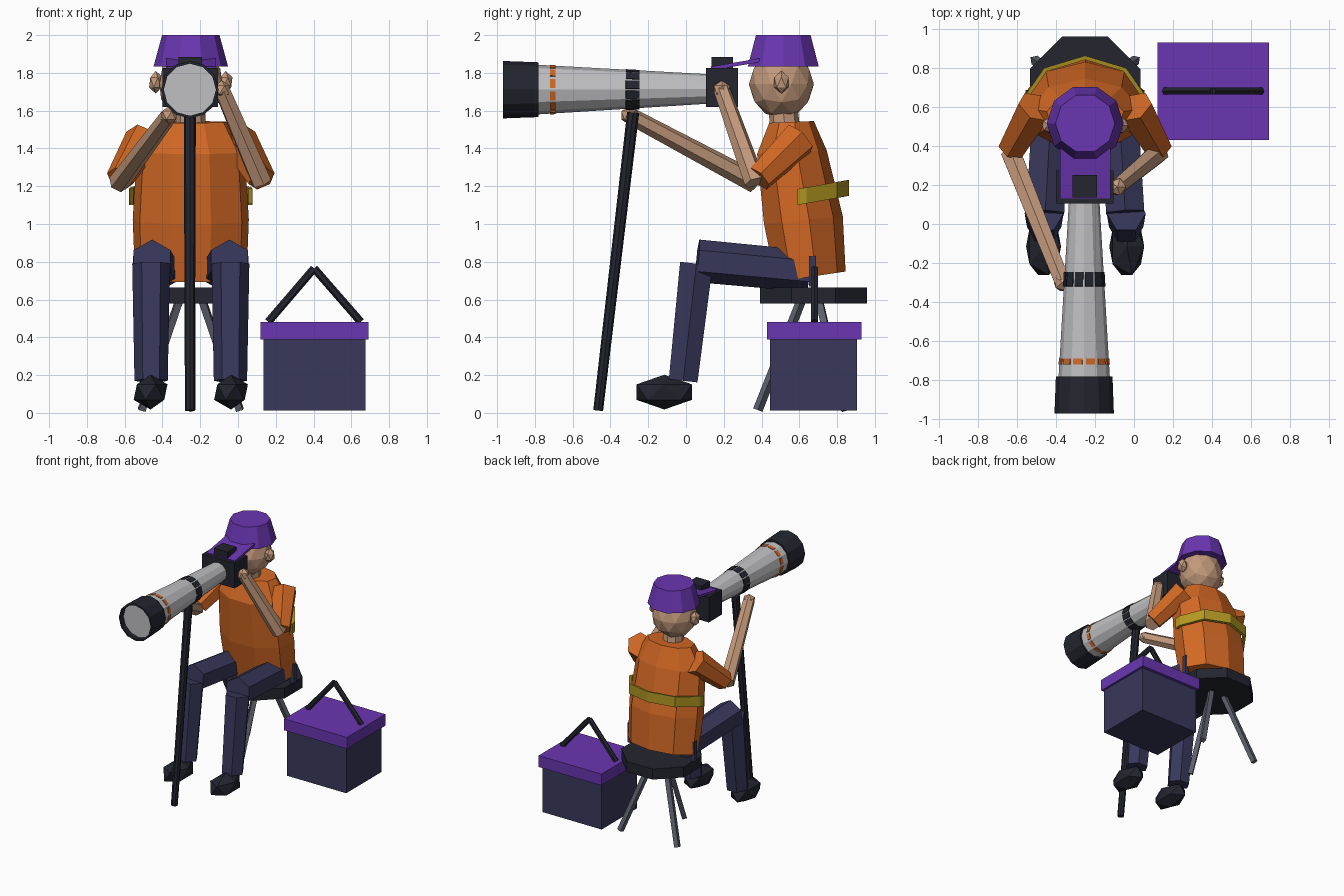
import bpy, bmesh
from math import radians, sin, cos, pi
from mathutils import Vector, Matrix

cube = bpy.data.objects.get("Cube")
if cube:
    bpy.data.objects.remove(cube, do_unlink=True)

CX = -0.25  # centre line of the seated figure


def material(name, *rgb):
    lin = [((c / 255 + 0.055) / 1.055) ** 2.4 for c in rgb] + [1.0]
    m = bpy.data.materials.new(name)
    m.use_nodes = True
    m.diffuse_color = lin
    m.node_tree.nodes["Principled BSDF"].inputs["Base Color"].default_value = lin
    return m


orange = material("orange cloth", 210, 104, 36)
purple = material("purple", 106, 54, 178)
navy = material("navy", 56, 56, 92)
black = material("black", 35, 37, 47)
skin = material("skin", 196, 154, 124)
silver = material("silver", 192, 192, 195)
yellow = material("yellow", 178, 152, 34)
steel = material("steel grey", 94, 97, 110)


def finish(name, bm, mat):
    bmesh.ops.recalc_face_normals(bm, faces=bm.faces)
    me = bpy.data.meshes.new(name)
    bm.to_mesh(me)
    bm.free()
    me.materials.append(mat)
    ob = bpy.data.objects.new(name, me)
    bpy.context.collection.objects.link(ob)
    return ob


def box(name, mat, lo, hi, tilt=0):
    lo, hi = Vector(lo), Vector(hi)
    bm = bmesh.new()
    m = Matrix.Translation((lo + hi) / 2) @ Matrix.Rotation(tilt, 4, 'X')
    bmesh.ops.create_cube(bm, size=1, matrix=m @ Matrix.Diagonal((*(hi - lo), 1)))
    return finish(name, bm, mat)


def limb(name, mat, p, q, r1, r2, n=6, roll=0):
    """Tapered prism running from p to q."""
    p, q = Vector(p), Vector(q)
    rot = (q - p).to_track_quat('Z', 'Y').to_matrix().to_4x4()
    m = Matrix.Translation((p + q) / 2) @ rot @ Matrix.Rotation(radians(roll), 4, 'Z')
    bm = bmesh.new()
    bmesh.ops.create_cone(bm, cap_ends=True, segments=n, radius1=r1, radius2=r2,
                          depth=(q - p).length, matrix=m)
    return finish(name, bm, mat)


def ball(name, mat, centre, size, sub=1):
    bm = bmesh.new()
    m = Matrix.Translation(centre) @ Matrix.Diagonal((*size, 1))
    bmesh.ops.create_icosphere(bm, subdivisions=sub, radius=1, matrix=m)
    return finish(name, bm, mat)


def loft(name, mat, rings, caps=True, closed=True, loop=False):
    """Skin between rings of points; closed joins each ring, loop joins last to first."""
    bm = bmesh.new()
    vs = [[bm.verts.new(p) for p in r] for r in rings]
    n = len(vs[0])
    pairs = list(zip(vs, vs[1:])) + ([(vs[-1], vs[0])] if loop else [])
    for a, b in pairs:
        for i in range(n if closed else n - 1):
            j = (i + 1) % n
            bm.faces.new((a[i], a[j], b[j], b[i]))
    if caps:
        bm.faces.new(vs[0])
        bm.faces.new(vs[-1])
    return finish(name, bm, mat)


# Torso: nine-sided rings, flat at the front, leaning forward
def torso_ring(z, yc, rx, ry, slope):
    pts = []
    for k in range(9):
        a = radians(10 + 40 * k)
        dy = ry * sin(a)
        pts.append((CX + rx * cos(a), yc + dy, z + slope * dy))
    return pts


loft("torso", orange, [torso_ring(0.72, 0.655, 0.3, 0.19, 0.15),
                       torso_ring(1.02, 0.615, 0.312, 0.215, 0.1),
                       torso_ring(1.38, 0.555, 0.29, 0.19, 0.05),
                       torso_ring(1.54, 0.555, 0.2, 0.122, 0.04)])


# Belt wrapping the back
def belt_arc(grow, z):
    pts = []
    for d in (0, 10, 50, 90, 130, 170, 180):
        a = radians(d)
        dy = (0.25 + grow) * sin(a)
        pts.append((CX + (0.305 + grow) * cos(a), 0.59 + dy, z + 0.18 * dy))
    return pts


loft("belt", yellow, [belt_arc(0, 1.1), belt_arc(0.022, 1.1), belt_arc(0.022, 1.185),
                      belt_arc(0, 1.185)], caps=False, closed=False, loop=True)

# Head, ears, neck and cap
limb("neck", skin, (CX, 0.525, 1.5), (CX, 0.51, 1.65), 0.08, 0.075, 8)
ball("head", skin, (CX, 0.505, 1.74), (0.175, 0.172, 0.182), 2)
limb("cap", purple, (CX, 0.515, 1.835), (CX, 0.515, 2.0), 0.197, 0.152, 10, 18)
box("cap_visor", purple, (CX - 0.13, 0.13, 1.84), (CX + 0.13, 0.45, 1.86), 0.17)

# Paired body parts; s is +1 on the left
for side, s in (("left", 1), ("right", -1)):
    def at(dx, y, z):
        return (CX + s * dx, y, z)
    ball(side + "_ear", skin, at(0.185, 0.505, 1.75), (0.04, 0.045, 0.06))
    limb(side + "_sleeve", orange, at(0.25, 0.6, 1.45), at(0.375, 0.385, 1.24), 0.1, 0.075, 6)
    limb(side + "_thigh", navy, at(0.17, 0.65, 0.75), at(0.205, 0.06, 0.805), 0.11, 0.113, 6)
    limb(side + "_shin", navy, at(0.21, 0.055, 0.79), at(0.21, -0.015, 0.17), 0.1, 0.088, 6, 30)
    ball(side + "_shoe", black, at(0.213, -0.115, 0.11), (0.1, 0.172, 0.092))
    x = CX + s * 0.29
    box(side + "_hip_tab", navy, (x - 0.015, 0.65, 0.67), (x + 0.015, 0.685, 0.83))

# Forearms and hands: one at the camera, one under the lens
for side, elbow, hand in (("left", (0.125, 0.365, 1.22), (-0.085, 0.19, 1.71)),
                          ("right", (-0.63, 0.365, 1.22), (-0.365, -0.3, 1.575))):
    limb(side + "_forearm", skin, elbow, hand, 0.057, 0.045, 6)
    ball(side + "_hand", skin, hand, (0.05, 0.05, 0.05))

# Camera body and viewfinder
box("camera_body", black, (CX - 0.15, 0.105, 1.62), (CX + 0.145, 0.275, 1.825))
box("viewfinder", black, (CX - 0.065, 0.135, 1.82), (CX + 0.06, 0.25, 1.885))

# Lens barrel with a hollow hood
LX, LZ, SIDES = -0.255, 1.711, 12
limb("lens_barrel", silver, (LX, 0.12, LZ + 0.004), (LX, -0.93, LZ), 0.078, 0.14, SIDES)


def hood_ring(y, r):
    return [(LX + r * sin(2 * pi * k / SIDES), y, LZ + r * cos(2 * pi * k / SIDES))
            for k in range(SIDES)]


loft("lens_hood", black, [hood_ring(-0.78, 0.13), hood_ring(-0.78, 0.145),
                          hood_ring(-0.97, 0.152), hood_ring(-0.97, 0.138),
                          hood_ring(-0.92, 0.138)], caps=False)


# Marks on the barrel: one thin plate per facet
def lens_marks(name, mat, y, length, width, r):
    bm = bmesh.new()
    for k in range(SIDES):
        turn = Matrix.Rotation(2 * pi * (k + 0.5) / SIDES, 4, 'Y')
        m = (Matrix.Translation((LX, y, LZ)) @ turn @ Matrix.Translation((0, 0, r))
             @ Matrix.Rotation(-0.06, 4, 'X') @ Matrix.Diagonal((width, length, 0.009, 1)))
        bmesh.ops.create_cube(bm, size=1, matrix=m)
    finish(name, bm, mat)


lens_marks("focus_marks", orange, -0.705, 0.03, 0.048, 0.124)
lens_marks("grip_marks", black, -0.283, 0.072, 0.044, 0.1)

# Monopod
limb("monopod", black, (LX, -0.465, 0.012), (LX, -0.28, 1.59), 0.026, 0.032, 8)

# Stool: octagonal seat on three splayed legs
limb("stool_seat", black, (CX, 0.675, 0.578), (CX, 0.675, 0.665), 0.307, 0.307, 8, 22.5)
for name, foot in (("front", (CX, 0.38)), ("back_left", (0.01, 0.84)),
                   ("back_right", (-0.51, 0.84))):
    top = (CX + (foot[0] - CX) * 0.23, 0.67 + (foot[1] - 0.67) * 0.2, 0.6)
    limb("stool_leg_" + name, steel, (*foot, 0.015), top, 0.026, 0.026, 4)

# Cool box with lid and folding handle
box("box_body", navy, (0.135, 0.445, 0.012), (0.675, 0.905, 0.39))
box("box_lid", purple, (0.12, 0.43, 0.388), (0.692, 0.93, 0.482))
for side, x in (("left", 0.65), ("right", 0.16)):
    limb("box_handle_" + side, black, (x, 0.68, 0.482), (0.403, 0.68, 0.765), 0.021, 0.021, 6)
